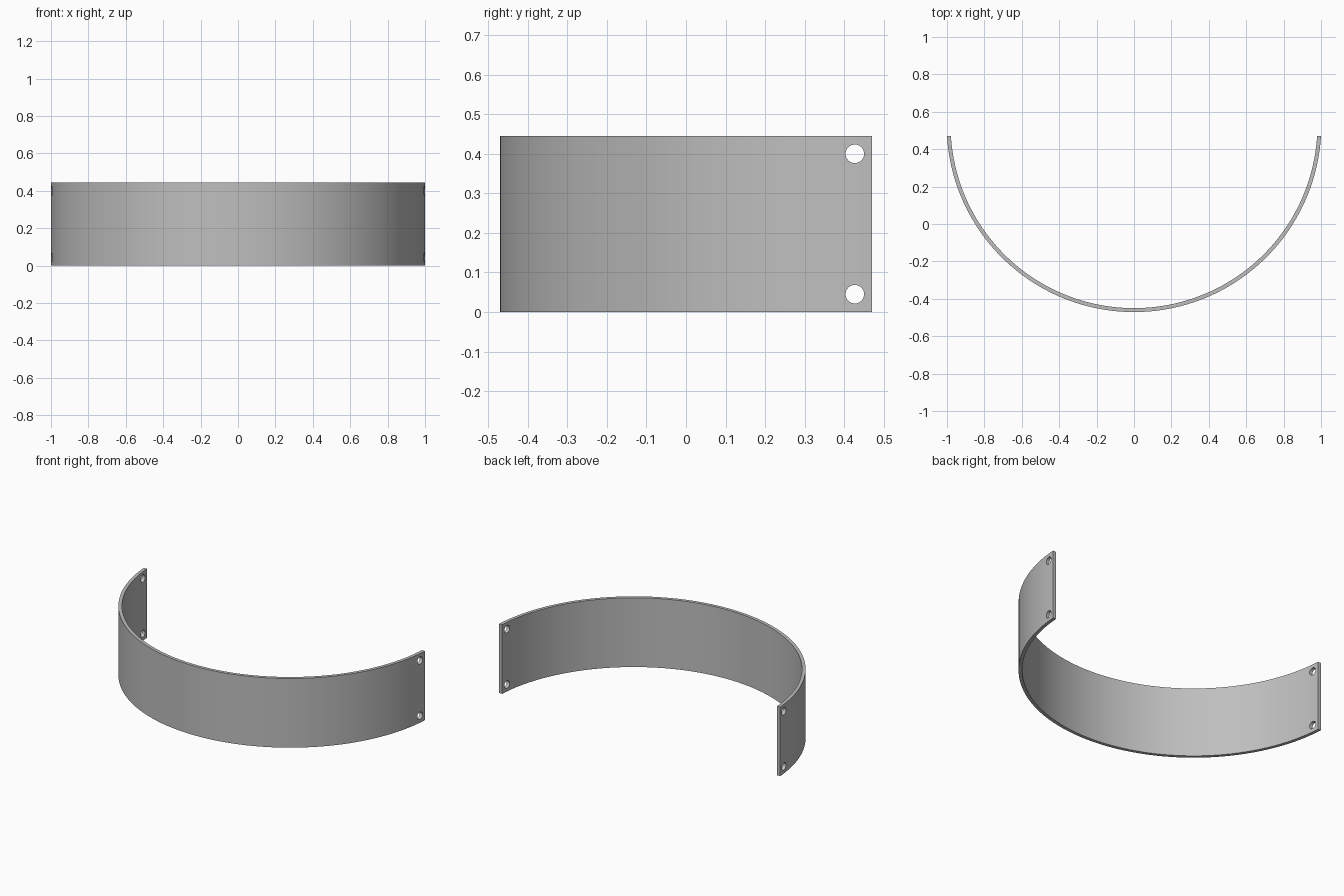
import bpy, bmesh, math

cube = bpy.data.objects.get("Cube")
if cube:
    bpy.data.objects.remove(cube, do_unlink=True)

HEIGHT, RADIUS, THICK = 0.445, 1.0018, 0.021
CENTRE_Y, END_Y = 0.531, 0.471
HOLE_Y, HOLE_R, HOLE_INSET = 0.427, 0.0235, 0.045
SEGMENTS = 96

metal = bpy.data.materials.new("plain grey")
grey = (0.52, 0.52, 0.52, 1)
metal.diffuse_color = grey
metal.use_nodes = True
metal.node_tree.nodes["Principled BSDF"].inputs["Base Color"].default_value = grey


def arc(radius):
    """Points from the right end to the left end, both finishing at END_Y."""
    start = math.asin((CENTRE_Y - END_Y) / radius)
    sweep = math.pi - 2 * start
    angles = [start + sweep * i / SEGMENTS for i in range(SEGMENTS + 1)]
    return [(-radius * math.cos(a), CENTRE_Y - radius * math.sin(a)) for a in angles]


# Curved band: a flat strip between two arcs, extruded upward
bm = bmesh.new()
outer, inner = [[bm.verts.new((x, y, 0)) for x, y in arc(r)]
                for r in (RADIUS, RADIUS - THICK)]
strip = [bm.faces.new((outer[i], outer[i + 1], inner[i + 1], inner[i]))
         for i in range(SEGMENTS)]
raised = bmesh.ops.extrude_face_region(bm, geom=strip)["geom"]
bmesh.ops.translate(bm, vec=(0, 0, HEIGHT),
                    verts=[v for v in raised if isinstance(v, bmesh.types.BMVert)])
bmesh.ops.recalc_face_normals(bm, faces=bm.faces)
mesh = bpy.data.meshes.new("curved_band")
bm.to_mesh(mesh)
bm.free()
mesh.materials.append(metal)
band = bpy.data.objects.new("curved_band", mesh)
bpy.context.collection.objects.link(band)

# Bolt holes: one sideways drill per height passes through both ends
for name, z in (("lower", HOLE_INSET), ("upper", HEIGHT - HOLE_INSET)):
    bpy.ops.mesh.primitive_cylinder_add(vertices=32, radius=HOLE_R, depth=2.4,
                                        location=(0, HOLE_Y, z),
                                        rotation=(0, math.pi / 2, 0))
    drill = bpy.context.object
    drill.name = name + "_hole_cutter"
    drill.data.materials.append(metal)
    drill.hide_render = True
    cut = band.modifiers.new(name + "_holes", "BOOLEAN")
    cut.operation = "DIFFERENCE"
    cut.solver = "EXACT"
    cut.object = drill
    bpy.context.view_layer.update()
    bpy.ops.object.select_all(action="DESELECT")
    band.select_set(True)
    bpy.context.view_layer.objects.active = band
    bpy.ops.object.modifier_apply(modifier=cut.name)
    bpy.data.objects.remove(drill, do_unlink=True)

bpy.ops.object.shade_smooth_by_angle(angle=math.radians(30))
